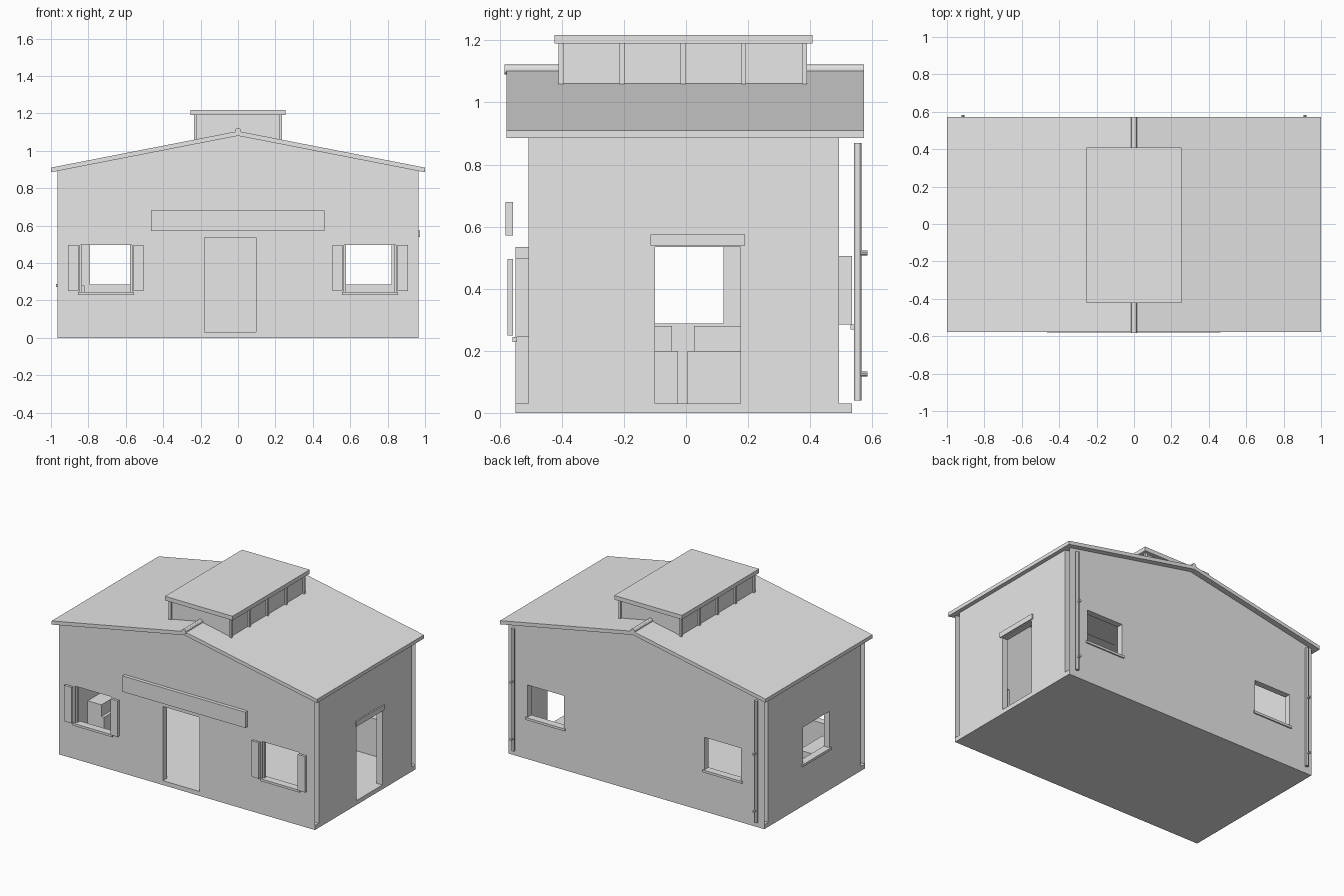
import bpy, bmesh, math

cube = bpy.data.objects.get("Cube")
if cube:
    bpy.data.objects.remove(cube, do_unlink=True)

grey = bpy.data.materials.new("plain grey")
grey.use_nodes = True
grey.diffuse_color = (0.8, 0.8, 0.8, 1)
grey.node_tree.nodes["Principled BSDF"].inputs["Base Color"].default_value = (0.8, 0.8, 0.8, 1)

FLOOR = 0.03
HALF = 0.965          # half width of the house
FRONT, BACK = -0.55, 0.535
THICK = 0.042


def finish(name, bm):
    bmesh.ops.remove_doubles(bm, verts=bm.verts, dist=0.0001)
    bmesh.ops.recalc_face_normals(bm, faces=bm.faces)
    mesh = bpy.data.meshes.new(name)
    bm.to_mesh(mesh)
    bm.free()
    mesh.materials.append(grey)
    obj = bpy.data.objects.new(name, mesh)
    bpy.context.collection.objects.link(obj)
    return obj


def box(name, x, y, z):
    bm = bmesh.new()
    bmesh.ops.create_cube(bm, size=1)
    for v in bm.verts:
        for i, (lo, hi) in enumerate((x, y, z)):
            v.co[i] = lo if v.co[i] < 0 else hi
    return finish(name, bm)


def prism(name, profile, y0, y1):
    """Extrude an x-z outline along y."""
    bm = bmesh.new()
    face = bm.faces.new([bm.verts.new((x, y0, z)) for x, z in profile])
    new = bmesh.ops.extrude_face_region(bm, geom=[face])["geom"]
    bmesh.ops.translate(bm, vec=(0, y1 - y0, 0),
                        verts=[g for g in new if isinstance(g, bmesh.types.BMVert)])
    return finish(name, bm)


def rod(name, a, b, radius, sides):
    """Cylinder between two points along one axis."""
    curve_dir = [q - p for p, q in zip(a, b)]
    bpy.ops.mesh.primitive_cylinder_add(
        vertices=sides, radius=radius, depth=sum(abs(c) for c in curve_dir),
        location=[(p + q) / 2 for p, q in zip(a, b)],
        rotation=(math.pi / 2 if curve_dir[1] else 0, 0, 0))
    obj = bpy.context.object
    obj.name = name
    obj.data.materials.append(grey)
    bpy.ops.object.shade_smooth_by_angle()
    return obj


def wall(name, place, u0, u1, outer, inner, top, holes):
    """Double skin wall, open at its ends, with lined openings (u0, u1, z0, z1)."""
    bm = bmesh.new()
    us = sorted({u0, 0, u1} | {u for h in holes for u in h[:2]})
    zs = sorted({FLOOR} | {z for h in holes for z in h[2:]})

    def quad(points):
        bm.faces.new([bm.verts.new(place(*p)) for p in points])

    for a, b in zip(us, us[1:]):
        for i, lo in enumerate(zs):
            last = i == len(zs) - 1
            za, zb = (top(a), top(b)) if last else (zs[i + 1], zs[i + 1])
            mid_u, mid_z = (a + b) / 2, (lo + za) / 2
            if any(h[0] < mid_u < h[1] and h[2] < mid_z < h[3] for h in holes):
                continue
            for d in (outer, inner):
                quad([(a, lo, d), (b, lo, d), (b, zb, d), (a, za, d)])
    for h0, h1, z0, z1 in holes:
        ring = [(h0, z0), (h1, z0), (h1, z1), (h0, z1)]
        for p, q in zip(ring, ring[1:] + ring[:1]):
            if p[1] == q[1] == FLOOR:
                continue
            quad([(*p, outer), (*q, outer), (*q, inner), (*p, inner)])
    return finish(name, bm)


def along_x(u, z, d):
    return (u, d, z)


def along_y(u, z, d):
    return (d, u, z)


def gable(u):
    return 1.08 - 0.195 * abs(u)


def eaves(u):
    return gable(HALF)


# Floor and walls
front_windows = [(-0.845, -0.567, 0.245, 0.497), (0.567, 0.845, 0.245, 0.497)]
back_windows = [(-0.79, -0.515, 0.285, 0.505), (0.545, 0.82, 0.285, 0.505)]
side_window = (-0.165, 0.12, 0.288, 0.535)
front_door = (-0.18, 0.095, FLOOR, 0.535)
side_door = (-0.1, 0.175, FLOOR, 0.535)

box("floor", (-HALF, HALF), (FRONT, BACK), (0, FLOOR))
wall("front_wall", along_x, -HALF, HALF, FRONT, FRONT + THICK, gable, front_windows + [front_door])
wall("back_wall", along_x, -HALF, HALF, BACK, BACK - THICK, gable, back_windows)
for name, s, hole in (("left_wall", 1, side_door), ("right_wall", -1, side_window)):
    wall(name, along_y, FRONT + THICK, BACK - THICK, s * HALF, s * (HALF - THICK), eaves, [hole])

# Main roof and round ridge cap
prism("roof", [(-1, 0.885), (0, 1.08), (1, 0.885), (1, 0.91), (0, 1.105), (-1, 0.91)], -0.578, 0.573)
rod("ridge_cap", (0, -0.584, 1.106), (0, 0.573, 1.106), 0.016, 12)

# Roof vent: recessed core, posts and flat lid
box("vent_core", (-0.225, 0.225), (-0.4, 0.38), (1.04, 1.19))
for i in range(5):
    y = -0.41 + i * 0.196
    for s in (-1, 1):
        box("vent_post", sorted((s * 0.219, s * 0.236)), (y, y + 0.016), (1.05, 1.19))
box("vent_lid", (-0.255, 0.255), (-0.423, 0.408), (1.19, 1.218))

# Front window sills and shutters, sign board
for x0, x1, z0, z1 in front_windows:
    box("front_sill", (x0 - 0.01, x1 + 0.01), (FRONT - 0.009, FRONT + 0.005), (z0 - 0.016, z0))
    for x in (x0 - 0.063, x1 + 0.008):
        box("shutter", (x, x + 0.055), (-0.575, -0.558), (0.25, 0.495))
box("sign_board", (-0.465, 0.462), (-0.581, -0.557), (0.572, 0.68))

# Thin jamb trims in the front windows
for x0, x1, z0, z1 in front_windows:
    for x in (x0, x1 - 0.01):
        box("window_jamb", (x, x + 0.01), (FRONT + 0.012, FRONT + 0.03), (z0, z1))

# Back and side sills, side door lintel
for x0, x1, z0, z1 in back_windows:
    box("back_sill", (x0 - 0.012, x1 + 0.012), (BACK - 0.005, BACK + 0.009), (z0 - 0.016, z0))
box("side_sill", (-HALF - 0.009, -HALF + 0.005), (-0.177, 0.132), (0.272, 0.288))
box("door_lintel", (HALF - 0.005, HALF + 0.009), (-0.115, 0.19), (0.54, 0.575))

# Stacked boxes against the inside of the right wall
inside = -HALF + THICK
for y0, y1, step in ((-0.3, -0.025, -0.02), (0.005, 0.28, 0.02)):
    box("lower_crate", (inside, -0.8), (y0, y1), (FLOOR, 0.2))
    box("upper_crate", (inside, -0.82), (y0 + step if step > 0 else y0, y1 + min(step, 0)), (0.2, 0.28))

# Drain pipes with brackets on the back
for s in (-1, 1):
    x = s * 0.915
    rod("drain_pipe", (x, 0.553, 0.04), (x, 0.553, 0.87), 0.012, 12)
    for z in (0.125, 0.515):
        rod("pipe_bracket", (x, 0.556, z), (x, 0.584, z), 0.008, 10)
